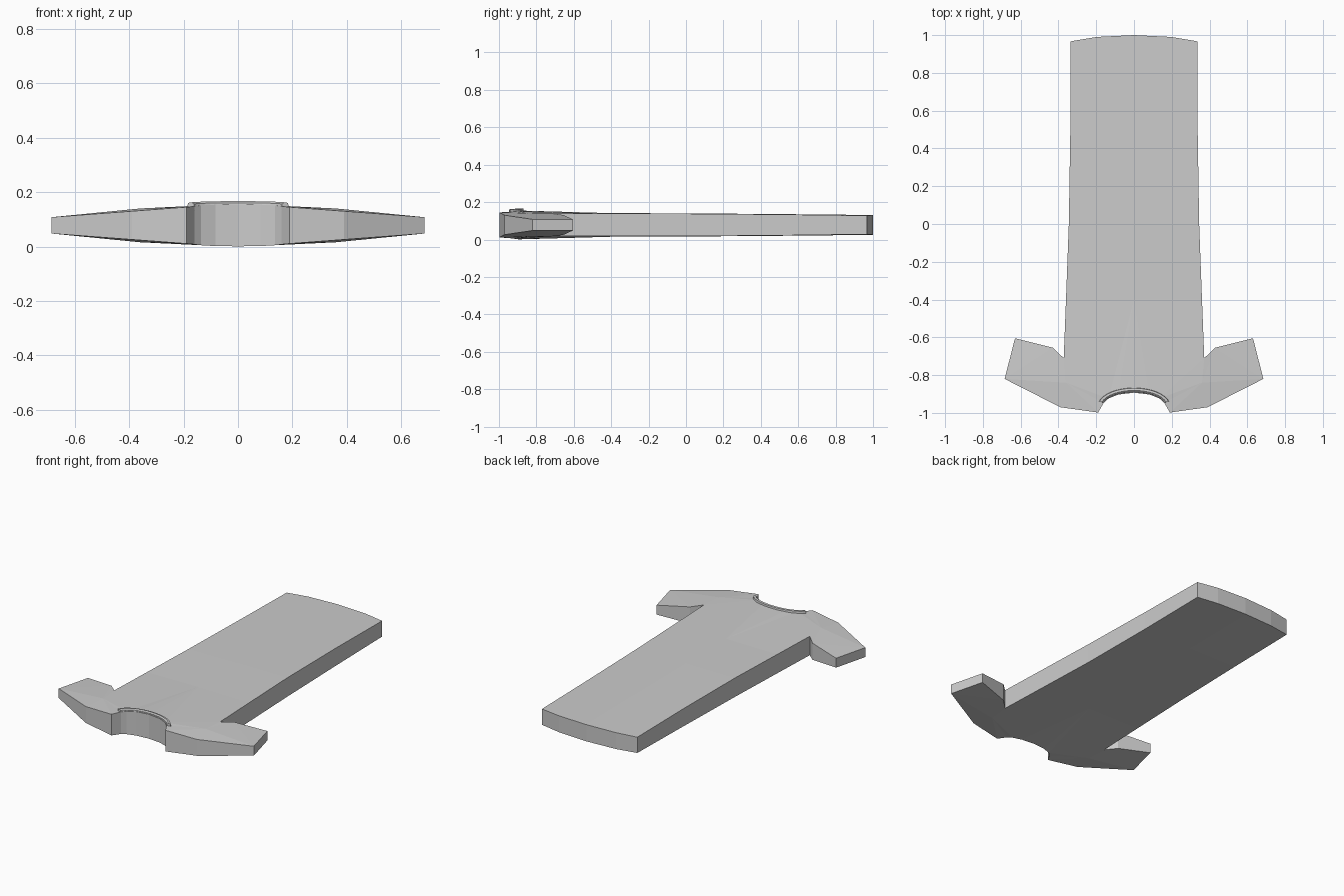
import bpy, bmesh
from math import radians, sin, cos

if "Cube" in bpy.data.objects:
    bpy.data.objects.remove(bpy.data.objects["Cube"])

MID = 0.078  # height of the symmetry plane of the slab


def finish(bm, name):
    bmesh.ops.recalc_face_normals(bm, faces=bm.faces)
    mesh = bpy.data.meshes.new(name)
    bm.to_mesh(mesh)
    bm.free()
    obj = bpy.data.objects.new(name, mesh)
    bpy.context.collection.objects.link(obj)
    return obj


# Right half of the garment: x, y, half thickness
pts = [(0, -.893, .077), (.083, -.903, .076), (.135, -.924, .073), (.16, -.946, .070),
       (.19, -.998, .067), (.39, -.97, .052), (.685, -.82, .030), (.63, -.605, .030),
       (.43, -.655, .053), (.372, -.71, .060), (.36, -.4, .060), (.345, 0, .060),
       (.337, .5, .056), (.335, .967, .050), (.2, .99, .052), (0, 1, .053),
       (0, .5, .058), (0, 0, .062), (0, -.4, .063), (.36, -.84, .062)]
panels = [(0, 1, 18), (1, 2, 18), (2, 9, 10, 18), (2, 3, 19), (2, 19, 9),
          (3, 4, 19), (4, 5, 19), (5, 6, 19), (6, 7, 8), (6, 8, 19), (8, 9, 19),
          (18, 10, 11, 17), (17, 11, 12, 16), (16, 12, 13, 14), (16, 14, 15)]

# Garment: front and back panels, joined by a rim along the outline
bm = bmesh.new()
top = [bm.verts.new((x, y, MID + t)) for x, y, t in pts]
low = [bm.verts.new((x, y, MID - t)) for x, y, t in pts]
for p in panels:
    bm.faces.new([top[i] for i in p])
    bm.faces.new([low[i] for i in reversed(p)])
for i in range(15):
    bm.faces.new((top[i], top[i + 1], low[i + 1], low[i]))
garment = finish(bm, "garment")
garment.modifiers.new("mirror", "MIRROR").use_clip = True

# Raised collar band around the neckline: radius x, radius y, z
profile = [(.165, .072, .135), (.168, .076, .161), (.176, .084, .167),
           (.190, .096, .165), (.195, .100, .135)]
bm = bmesh.new()
rings = []
for k in range(17):
    a = radians(15 + 150 * k / 16)
    drop = .006 * (1 - sin(a))
    rings.append([bm.verts.new((rx * cos(a), -.965 + ry * sin(a), z - drop))
                  for rx, ry, z in profile])
n = len(profile)
for r, s in zip(rings, rings[1:]):
    for i in range(n):
        j = (i + 1) % n
        bm.faces.new((r[i], r[j], s[j], s[i]))
bm.faces.new(rings[0])
bm.faces.new(rings[-1])
finish(bm, "collar")
